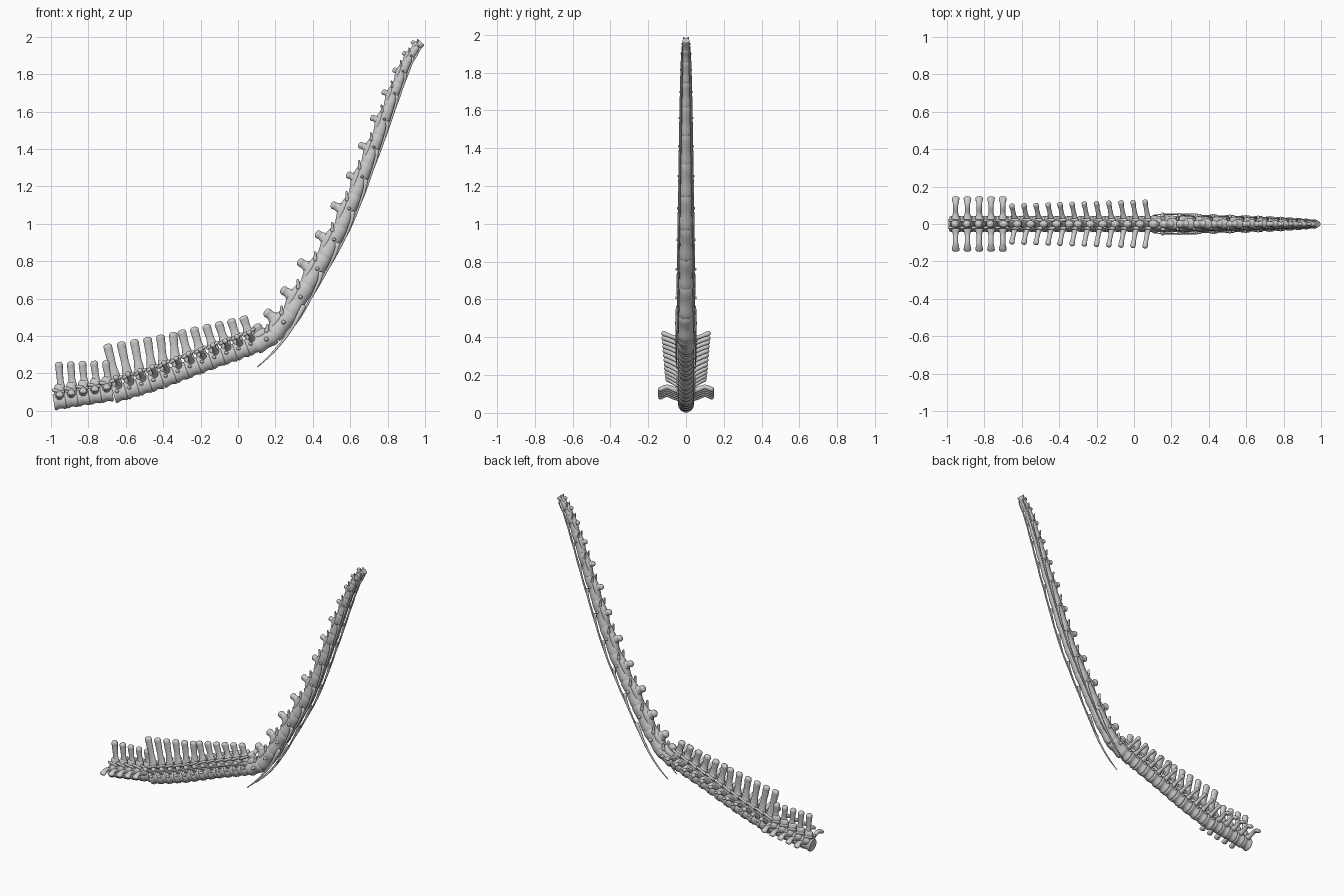
import bpy, bmesh, math
from mathutils import Vector

cube = bpy.data.objects.get("Cube")
if cube:
    bpy.data.objects.remove(cube)

bone = bpy.data.materials.new("bone_grey")
bone.use_nodes = True
GREY = (0.6, 0.6, 0.6, 1)
bone.diffuse_color = GREY
bone.node_tree.nodes["Principled BSDF"].inputs["Base Color"].default_value = GREY

Y, Z = Vector((0, 1, 0)), Vector((0, 0, 1))
SIDES = 14


def at(path, s):
    """Point on a polyline at a fractional index, extended past both ends."""
    i = max(0, min(len(path) - 2, math.floor(s)))
    return path[i] + (path[i + 1] - path[i]) * (s - i)


def loft(bm, pts, radii, ref=Y, rounded=True):
    """Sweep an ellipse along pts; radii are (along ref, across ref)."""
    pts = [Vector(p) for p in pts]
    radii = [Vector(r) for r in radii]
    fine, size = [], []
    for i in range(len(pts) - 1):  # smooth the path and the thickness
        for k in range(3):
            f = k / 3
            before, after = max(i - 1, 0), min(i + 2, len(pts) - 1)
            m0 = (pts[i + 1] - pts[before]) / (i + 1 - before)
            m1 = (pts[after] - pts[i]) / (after - i)
            h = f * f * (3 - 2 * f)
            fine.append(pts[i].lerp(pts[i + 1], h) + m0 * f * (1 - f) ** 2 - m1 * f * f * (1 - f))
            size.append(radii[i].lerp(radii[i + 1], h))
    fine.append(pts[-1])
    size.append(radii[-1])
    if rounded:  # domed ends
        d0 = (fine[0] - fine[1]).normalized() * min(size[0])
        d1 = (fine[-1] - fine[-2]).normalized() * min(size[-1])
        fine = [fine[0] + d0 * .7, fine[0] + d0 * .45] + fine + [fine[-1] + d1 * .45, fine[-1] + d1 * .7]
        size = [size[0] * .4, size[0] * .8] + size + [size[-1] * .8, size[-1] * .4]
    rings = []
    for i, (p, r) in enumerate(zip(fine, size)):
        t = (fine[min(i + 1, len(fine) - 1)] - fine[max(i - 1, 0)]).normalized()
        u = (ref - t * ref.dot(t)).normalized()
        v = t.cross(u)
        angles = [math.tau * k / SIDES for k in range(SIDES)]
        rings.append([bm.verts.new(p + u * r[0] * math.cos(a) + v * r[1] * math.sin(a)) for a in angles])
    for a, b in zip(rings, rings[1:]):
        for k in range(SIDES):
            n = (k + 1) % SIDES
            bm.faces.new((a[k], a[n], b[n], b[k]))
    bm.faces.new(rings[0][::-1])
    bm.faces.new(rings[-1])


def pair(bm, pts, radii, ref=Y):
    """The same bone on the left and the right."""
    for side in (1, -1):
        loft(bm, [(p[0], p[1] * side, p[2]) for p in pts], radii, ref)


def finish(name, bm):
    bmesh.ops.recalc_face_normals(bm, faces=bm.faces[:])
    mesh = bpy.data.meshes.new(name)
    bm.to_mesh(mesh)
    bm.free()
    mesh.materials.append(bone)
    obj = bpy.data.objects.new(name, mesh)
    bpy.context.collection.objects.link(obj)
    bpy.context.view_layer.objects.active = obj
    bpy.ops.object.select_all(action='DESELECT')
    obj.select_set(True)
    bpy.ops.object.shade_smooth_by_angle(angle=math.radians(50))


def centrum(bm, a, b, wide, high, waist=.85, lap=0.0):
    """Spool-shaped vertebra body with flared rims."""
    steps = ((-lap, .92), (.12, 1), (.5, waist), (.88, 1), (1 + lap, .92))
    loft(bm, [a.lerp(b, f) for f, _ in steps], [(wide * k, high * k) for _, k in steps], rounded=False)


def flat_path(points):
    return [Vector((x, 0, z)) for x, z in points]


# Hip vertebrae: tall spines and broad sideways processes
for i in range(5):
    x = -.985 + i * .063
    a, b = Vector((x, 0, .046 + i * .01)), Vector((x + .063, 0, .056 + i * .01))
    c = (a + b) / 2
    bm = bmesh.new()
    centrum(bm, a, b, .043, .046)
    loft(bm, [c + Z * .02, c + Z * .08], [(.026, .033), (.02, .028)])
    top = .26 + i * .002 - c.z
    loft(bm, [c + Vector(o) for o in ((.008, 0, .06), (.003, 0, .11), (-.002, 0, top - .04), (-.004, 0, top - .012))],
         [(.016, .027), (.012, .018), (.016, .02), (.02, .021)])
    pair(bm, [c + Vector((0, y, z)) for y, z in ((.02, .026), (.06, .032), (.1, .046), (.138, .032))],
         [(.022, .026), (.014, .014), (.013, .014), (.013, .021)], Z)
    pair(bm, [c + Vector((.02, .014, .05)), c + Vector((-.036, .02, .06))], [(.009, .009), (.007, .009)])
    finish(f"hip_vertebra_{i + 1}", bm)

# Back vertebrae: leaning spines and upswept processes
back = flat_path([(-.665, .087), (-.535, .125), (-.405, .167), (-.275, .218), (-.145, .268), (-.015, .313), (.115, .363)])
for i in range(12):
    a, b = at(back, i / 2), at(back, i / 2 + .5)
    c, f = (a + b) / 2, i / 11
    axis = (b - a).normalized()
    up = Vector((-axis.z, 0, axis.x))
    bm = bmesh.new()
    centrum(bm, a, b, .044, .05)
    # Neural arch
    loft(bm, [c + up * .02, c + up * .085], [(.03, .031), (.02, .028)])
    # Spine
    tip = Vector((-.697 + f * .727 + .02 * math.sin(f * math.pi) * (f < .5), 0,
                  .345 + f * .15 - .006 * math.sin(f * math.pi)))
    root = c + up * .07
    loft(bm, [root, root.lerp(tip, .45), root.lerp(tip, .8), tip],
         [(.018, .029), (.013, .021), (.016, .023), (.019, .024)])
    # Sideways processes
    reach = .083 + .022 * f
    pair(bm, [c + up * .032 + Vector((.006 - .018 * k, .015 + reach * k, (.052 - .012 * f) * k)) for k in (0, .35, .7, 1)],
         [(.02, .021), (.011, .013), (.011, .012), (.014, .015)], Z)
    # Rib sockets and joint facets
    pair(bm, [c + up * .01 + Y * .03 - axis * .012, c + up * .014 + Y * .044 - axis * .012], [(.01, .012), (.008, .01)], Z)
    pair(bm, [c + up * .07 + Y * .018 - axis * .03, c + up * .08 + Y * .022 + axis * .035], [(.009, .009), (.008, .008)])
    finish(f"back_vertebra_{i + 1}", bm)

# Neck vertebrae: long bodies that taper towards the head
neck = flat_path([(.095, .35), (.19, .405), (.28, .52), (.37, .67), (.46, .82), (.55, .98), (.625, 1.15), (.69, 1.32),
                  (.75, 1.47), (.805, 1.62), (.855, 1.75), (.9, 1.86), (.94, 1.925), (.98, 1.968)])
spine_length = [.1, .118, .112, .112, .105, .1, .085, .083, .075, .066, .055, .048, .045]
for i in range(13):
    a, b = neck[i], neck[i + 1]
    axis = (b - a).normalized()
    back_dir = Vector((-axis.z, 0, axis.x))
    r = .052 - .03 * (i / 12) ** 1.2
    length = (b - a).length
    c = (a + b) / 2
    bm = bmesh.new()
    centrum(bm, a, b, r * .9, r, .9, .04)
    # Arch and stubby spine
    loft(bm, [c - axis * length * .4 + back_dir * r * .6, c + back_dir * r * .75, c + axis * length * .42 + back_dir * r * .6],
         [(r * .55, r * .4), (r * .65, r * .6), (r * .55, r * .4)])
    tip = c + back_dir * (spine_length[i] - r * .35)
    loft(bm, [c + back_dir * r * .7, c.lerp(tip, .8), tip],
         [(r * .55, r * .95), (r * .38, r * .48), (r * .45, r * .52)])
    # Side knobs
    pair(bm, [c + Y * r * .6 + axis * length * .1, c + Y * r * 1.06 + axis * length * .1],
         [(r * .28, r * .28), (r * .16, r * .16)], Z)
    # Joint facets bridging to the next vertebra
    pair(bm, [c + axis * length * k + back_dir * r * h + Y * r * .55 for k, h in ((.3, .7), (.42, 1.0), (.5, 1.2))],
         [(r * .22, r * .24), (r * .18, r * .17), (r * .18, r * .14)])
    finish(f"neck_vertebra_{i + 1}", bm)

# Slender neck ribs trailing under the neck
for i in range(3, 13):
    r = .052 - .03 * (i / 12) ** 1.2
    bm = bmesh.new()
    pts = []
    for back_by, drop, out in ((0, .6, .85), (.25, .9, .95), (.8, 1.1, .95), (1.5, 1.2, .9), (2.1, 1.2, .85)):
        s = i + .55 - back_by
        axis = (at(neck, s + .5) - at(neck, s - .5)).normalized()
        pts.append(at(neck, s) + Vector((axis.z, 0, -axis.x)) * r * drop + Y * r * out)
    pair(bm, pts, [(r * .2, r * .3), (r * .15, r * .2), (.0045, .006), (.004, .005), (.0025, .003)])
    finish(f"neck_ribs_{i - 1}", bm)

# Lowest rib pair, hanging free below the bend
bm = bmesh.new()
pair(bm, [(.35, .044, .56), (.28, .05, .43), (.19, .052, .315), (.105, .048, .235)],
     [(.01, .014), (.0055, .008), (.0045, .006), (.002, .003)])
finish("lowest_neck_ribs", bm)
